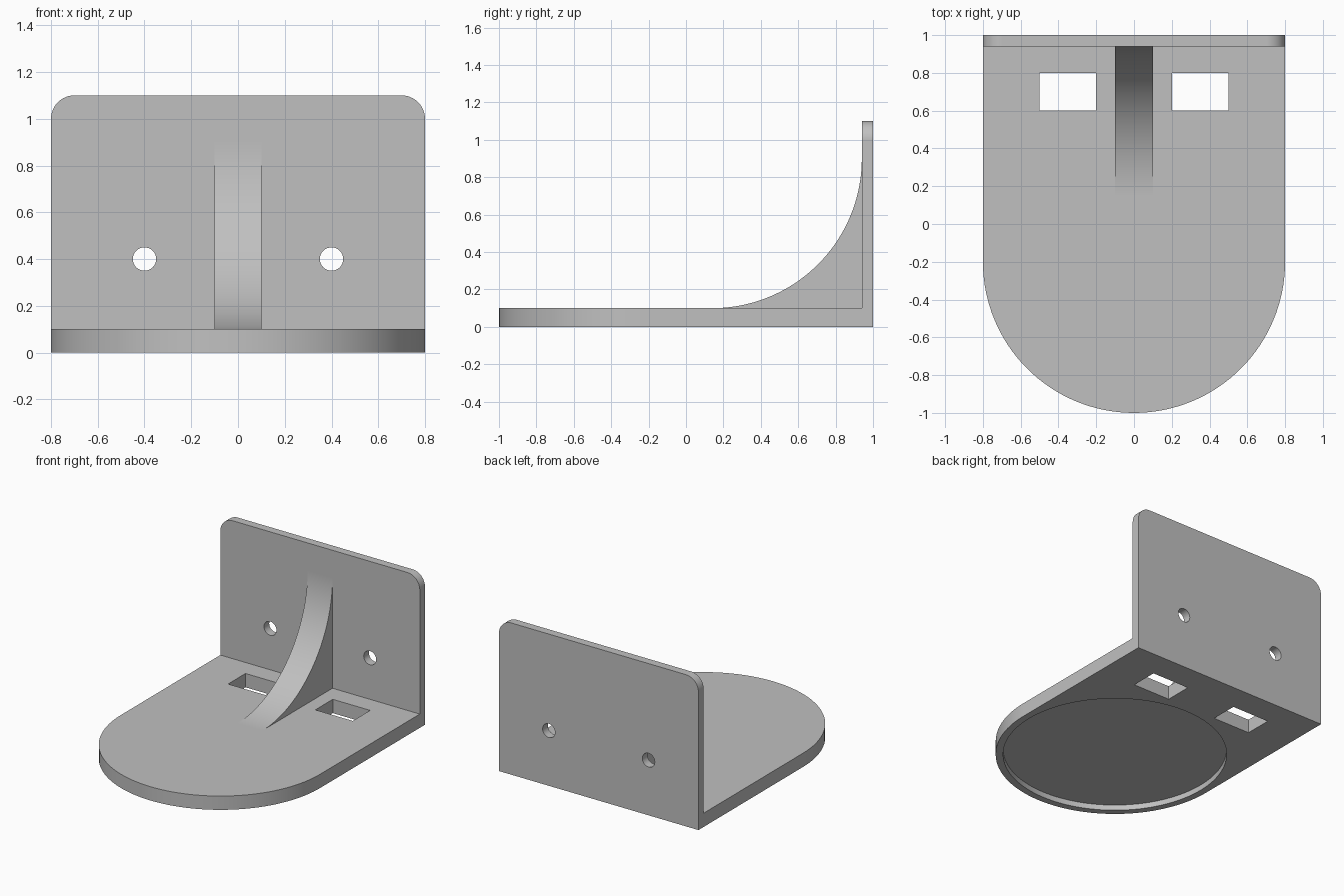
import bpy
import bmesh
from math import sin, cos, pi
from mathutils import Vector

cube = bpy.data.objects.get("Cube")
if cube:
    bpy.data.objects.remove(cube, do_unlink=True)

# Single plain grey
grey = bpy.data.materials.new("plain_grey")
grey.use_nodes = True
color = (0.53, 0.53, 0.53, 1)
grey.diffuse_color = color
grey.node_tree.nodes["Principled BSDF"].inputs["Base Color"].default_value = color


def arc(cx, cy, r, start, end, steps):
    """Points on an arc, angles in half turns."""
    angles = [pi * (start + (end - start) * i / steps) for i in range(steps + 1)]
    return [(cx + r * cos(a), cy + r * sin(a)) for a in angles]


def prism(name, profile, axis, low, high):
    """Extrude a 2D profile along x, y or z from low to high."""
    place = {"x": lambda u, v: (low, u, v),
             "y": lambda u, v: (u, low, v),
             "z": lambda u, v: (u, v, low)}[axis]
    bm = bmesh.new()
    face = bm.faces.new([bm.verts.new(place(u, v)) for u, v in profile])
    new = bmesh.ops.extrude_face_region(bm, geom=[face])["geom"]
    shift = Vector([high - low if a == axis else 0 for a in "xyz"])
    bmesh.ops.translate(bm, vec=shift, verts=[g for g in new if isinstance(g, bmesh.types.BMVert)])
    bmesh.ops.recalc_face_normals(bm, faces=bm.faces)
    mesh = bpy.data.meshes.new(name)
    bm.to_mesh(mesh)
    bm.free()
    mesh.materials.append(grey)
    obj = bpy.data.objects.new(name, mesh)
    bpy.context.collection.objects.link(obj)
    return obj


def combine(target, other, operation):
    """Apply a boolean and discard the helper."""
    mod = target.modifiers.new(operation, "BOOLEAN")
    mod.operation = operation
    mod.solver = "EXACT"
    mod.object = other
    bpy.context.view_layer.objects.active = target
    bpy.ops.object.modifier_apply(modifier=mod.name)
    bpy.data.objects.remove(other, do_unlink=True)


# Base plate with a half-round front
bracket = prism("bracket", [(0.8, 1), (-0.8, 1)] + arc(0, -0.2, 0.8, 1, 2, 64), "z", 0, 0.1)

# Back plate with rounded top corners
back = [(-0.8, 0), (0.8, 0)] + arc(0.7, 1, 0.1, 0, 0.5, 12) + arc(-0.7, 1, 0.1, 0.5, 1, 12)
combine(bracket, prism("back_plate", back, "y", 0.94, 1), "UNION")

# Concave support rib, rooted in both plates
rib = [(0.97, 0.9), (0.97, 0.05), (0.14, 0.05)] + arc(0.14, 0.9, 0.8, -0.5, 0, 40)
combine(bracket, prism("support_rib", rib, "x", -0.1, 0.1), "UNION")

# Screw holes and slots, one on each side
for side in (-1, 1):
    hole = arc(side * 0.4, 0.4, 0.05, 0, 2, 32)[:-1]
    combine(bracket, prism("screw_hole", hole, "y", 0.8, 1.2), "DIFFERENCE")
    slot = [(side * x, y) for x, y in ((0.2, 0.6), (0.5, 0.6), (0.5, 0.8), (0.2, 0.8))]
    combine(bracket, prism("slot", slot, "z", -0.1, 0.2), "DIFFERENCE")

# Shallow round recess underneath
recess = arc(0, -0.2, 0.75, 0, 2, 128)[:-1]
combine(bracket, prism("recess", recess, "z", -0.1, 0.04), "DIFFERENCE")

# Smooth curves, flat plates
bpy.ops.object.select_all(action="DESELECT")
bracket.select_set(True)
bpy.context.view_layer.objects.active = bracket
bpy.ops.object.shade_smooth_by_angle(angle=pi / 6)
weighted = bracket.modifiers.new("flat_plates", "WEIGHTED_NORMAL")
weighted.keep_sharp = True
